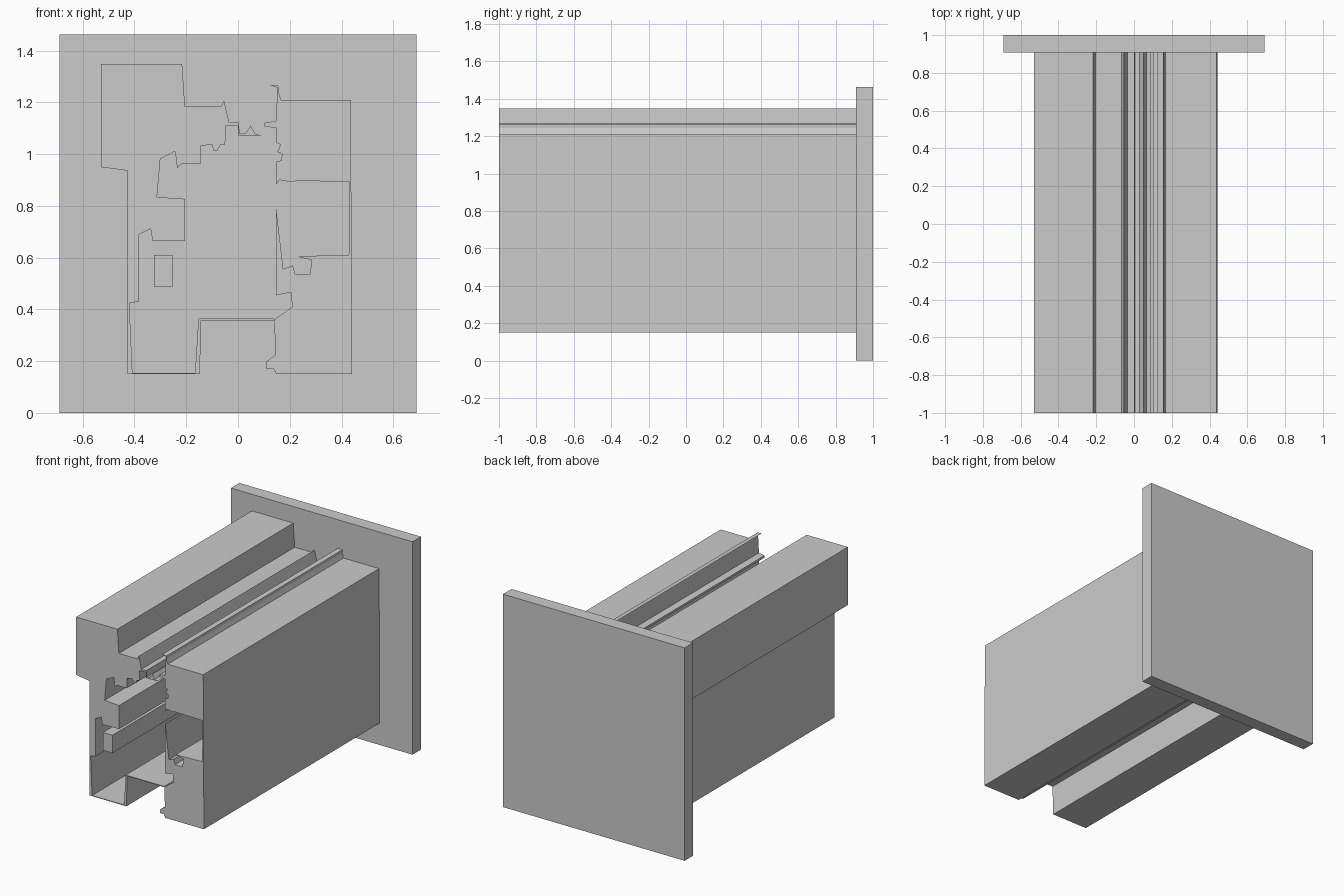
import bpy, bmesh

Y_FRONT, Y_PLATE, Y_BACK = -1.0, 0.908, 1.0


def extrude_profile(name, points, y0, y1):
    """Make a solid bar from an (x, z) outline running from y0 to y1."""
    bm = bmesh.new()
    face = bm.faces.new([bm.verts.new((x, y0, z)) for x, z in points])
    ret = bmesh.ops.extrude_face_region(bm, geom=[face], use_keep_orig=True)
    moved = [g for g in ret["geom"] if isinstance(g, bmesh.types.BMVert)]
    bmesh.ops.translate(bm, verts=moved, vec=(0, y1 - y0, 0))
    bmesh.ops.recalc_face_normals(bm, faces=bm.faces)
    # split the concave end caps cleanly
    caps = [f for f in bm.faces if len(f.verts) > 4]
    bmesh.ops.triangulate(bm, faces=caps, ngon_method='EAR_CLIP')
    mesh = bpy.data.meshes.new(name)
    bm.to_mesh(mesh)
    bm.free()
    obj = bpy.data.objects.new(name, mesh)
    bpy.context.collection.objects.link(obj)
    return obj


def rect(x0, x1, z0, z1):
    return [(x0, z0), (x1, z0), (x1, z1), (x0, z1)]


# Left frame profile: outside, then bottom tray, then the inner cavity upward
left_profile = [
    (-0.53, 1.348), (-0.53, 0.95), (-0.427, 0.936), (-0.427, 0.15),
    (-0.148, 0.15), (-0.142, 0.358), (0.14, 0.358),
    # thin tray skin, inner side
    (0.14, 0.364), (-0.153, 0.364), (-0.166, 0.155), (-0.408, 0.155),
    (-0.42, 0.424), (-0.382, 0.43), (-0.382, 0.69), (-0.338, 0.712),
    (-0.33, 0.665), (-0.204, 0.665), (-0.204, 0.827), (-0.313, 0.834),
    # upper cavity with gasket grooves
    (-0.3, 0.982), (-0.243, 1.011), (-0.235, 0.946), (-0.218, 0.962),
    (-0.144, 0.962), (-0.144, 1.031), (-0.102, 1.038), (-0.094, 1.014),
    (-0.08, 1.014), (-0.068, 1.037), (-0.05, 1.038), (-0.046, 1.11),
    (0.0, 1.11), (0.002, 1.07),
    # sealing lip and top
    (0.09, 1.073), (0.067, 1.077), (0.049, 1.111), (0.03, 1.082),
    (0.006, 1.08), (0.003, 1.122), (-0.034, 1.122), (-0.054, 1.207),
    (-0.065, 1.185), (-0.205, 1.185), (-0.216, 1.348),
]

# Right frame profile: outside, then the glazing side with its side pocket
right_profile = [
    (0.436, 1.21), (0.441, 0.15), (0.147, 0.15), (0.137, 0.172),
    (0.109, 0.172), (0.109, 0.198), (0.145, 0.224), (0.14, 0.361),
    (0.21, 0.41), (0.204, 0.466), (0.147, 0.454), (0.147, 0.795),
    # side pocket
    (0.175, 0.556), (0.212, 0.57), (0.222, 0.535), (0.278, 0.535),
    (0.285, 0.59), (0.227, 0.605), (0.428, 0.611), (0.43, 0.893),
    (0.225, 0.897), (0.21, 0.892), (0.16, 0.9), (0.147, 0.883),
    # hooks and lip
    (0.147, 0.97), (0.168, 0.976), (0.17, 1.002), (0.152, 1.008),
    (0.164, 1.036), (0.147, 1.045), (0.147, 1.102), (0.103, 1.106),
    (0.103, 1.121), (0.146, 1.128), (0.153, 1.256), (0.124, 1.267),
    (0.157, 1.264), (0.156, 1.242), (0.166, 1.21),
]

extrude_profile("left_frame_bar", left_profile, Y_FRONT, Y_PLATE)
extrude_profile("right_frame_bar", right_profile, Y_FRONT, Y_PLATE)

# Loose square rod inside the left cavity
extrude_profile("inner_rod", rect(-0.325, -0.254, 0.487, 0.61), Y_FRONT, Y_PLATE)

# Back plate
extrude_profile("back_plate", rect(-0.69, 0.69, 0.0, 1.462), Y_PLATE, Y_BACK)
